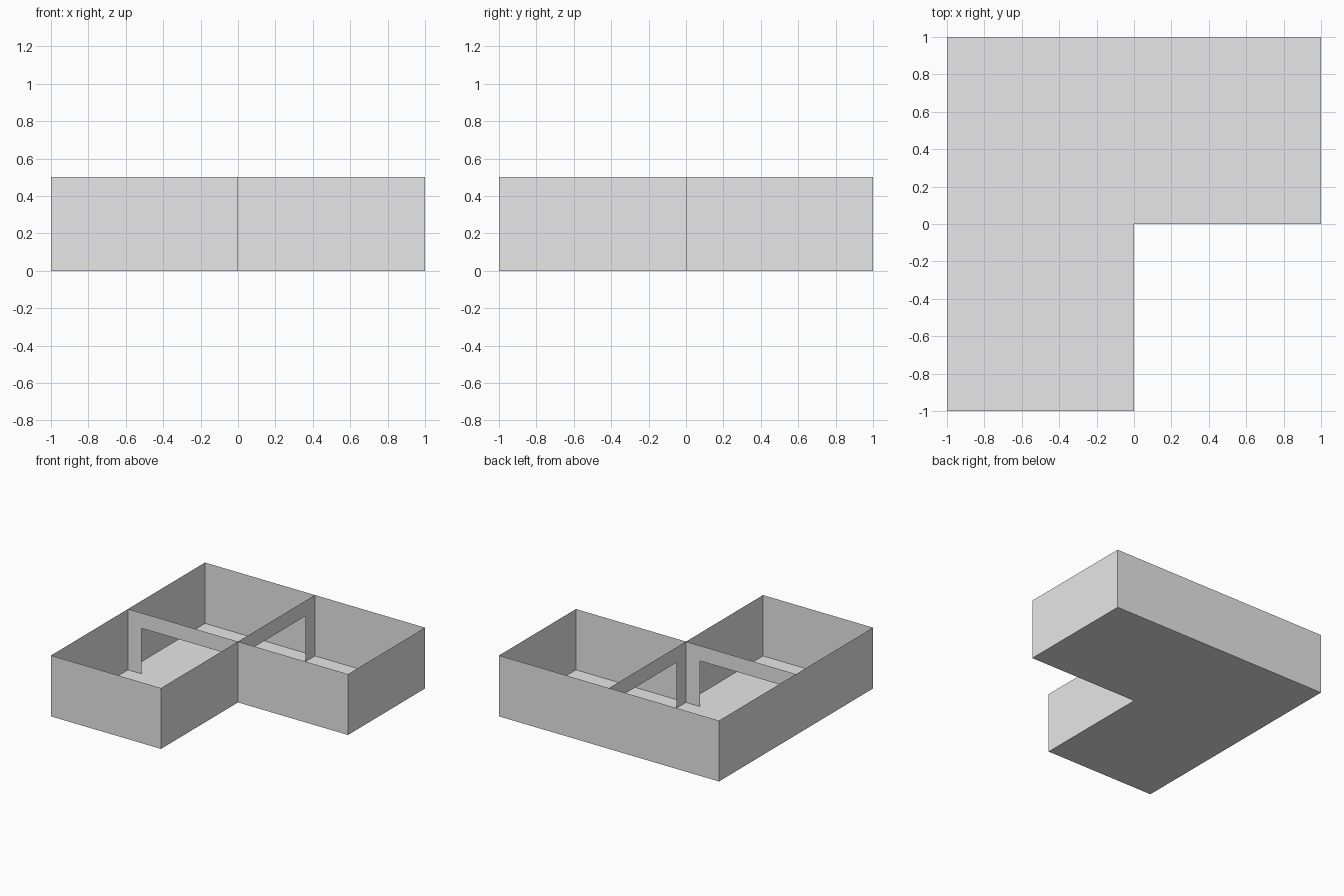
import bpy
import bmesh
from mathutils import Vector

cube = bpy.data.objects.get("Cube")
if cube:
    bpy.data.objects.remove(cube, do_unlink=True)

HEIGHT = 0.5    # wall height
JAMB = 0.125    # wall left beside and above each opening

grey = bpy.data.materials.new("plain_grey")
grey.use_nodes = True
colour = (0.8, 0.8, 0.8, 1)
grey.diffuse_color = colour
grey.node_tree.nodes["Principled BSDF"].inputs["Base Color"].default_value = colour


def add_sheet(name, polygons):
    """Make one flat-shaded object from a few planar polygons."""
    bm = bmesh.new()
    for points in polygons:
        bm.faces.new([bm.verts.new(p) for p in points])
    bmesh.ops.remove_doubles(bm, verts=bm.verts, dist=0.0001)
    mesh = bpy.data.meshes.new(name)
    bm.to_mesh(mesh)
    bm.free()
    mesh.materials.append(grey)
    obj = bpy.data.objects.new(name, mesh)
    bpy.context.collection.objects.link(obj)
    return obj


def upright(start, end, profile):
    """Stand a (distance, height) profile on the line from start to end."""
    a, b = Vector((*start, 0)), Vector((*end, 0))
    return [a.lerp(b, d) + Vector((0, 0, h)) for d, h in profile]


# L-shaped plan, anticlockwise so the walls face outwards
plan = [(-1, -1), (0, -1), (0, 0), (1, 0), (1, 1), (-1, 1)]
panel = [(0, 0), (1, 0), (1, HEIGHT), (0, HEIGHT)]

# Outer walls
add_sheet("outer_walls", [upright(p, q, panel)
                          for p, q in zip(plan, plan[1:] + plan[:1])])

# Floor, one square per room
add_sheet("floor", [[(x, y, 0), (x + 1, y, 0), (x + 1, y + 1, 0), (x, y + 1, 0)]
                    for x, y in [(-1, -1), (-1, 0), (0, 0)]])

# Inner walls with wide openings down to the floor
lintel = HEIGHT - JAMB
archway = [(0, 0), (JAMB, 0), (JAMB, lintel), (1 - JAMB, lintel),
           (1 - JAMB, 0), (1, 0), (1, HEIGHT), (0, HEIGHT)]
add_sheet("front_inner_wall", [upright((-1, 0), (0, 0), archway)])
add_sheet("left_inner_wall", [upright((0, 0), (0, 1), archway)])
